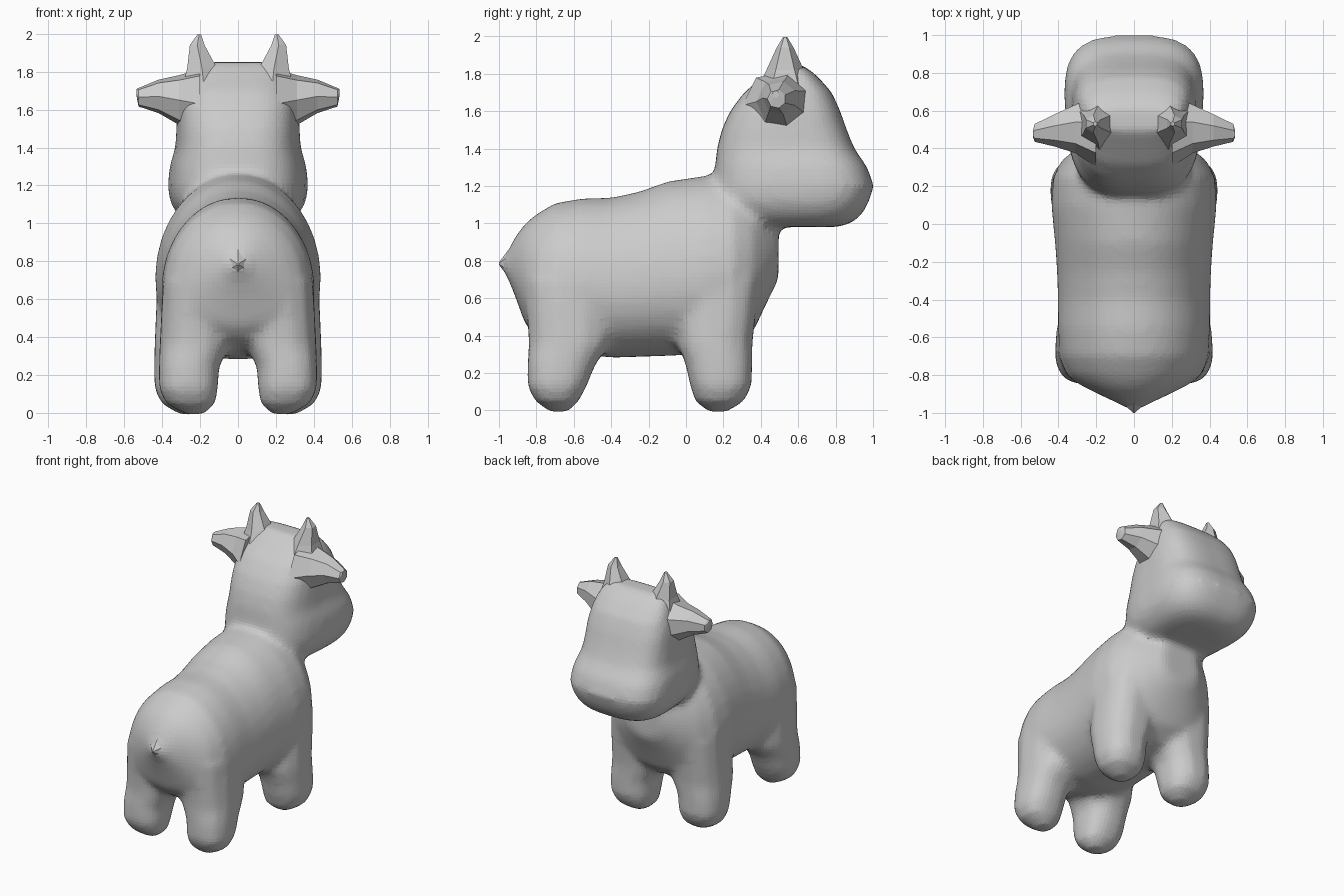
import bpy, bmesh, math


def loft(bm, axis, sections, sides=24, n=2.2, taper=0.0, flip=1):
    """Closed tube of superellipse rings; section = (position, centre a, centre b, radius a, radius b)."""
    rings = []
    for t, ca, cb, ra, rb in sections:
        ring = []
        for i in range(sides):
            ang = 2 * math.pi * (i + 0.5) / sides
            c, s = math.cos(ang), math.sin(ang)
            b = math.copysign(abs(s) ** (2 / n), s)
            a = math.copysign(abs(c) ** (2 / n), c) * (1 + taper * b)
            u, v = ca + ra * a, cb + rb * b
            x, y, z = {'x': (t, u, v), 'y': (u, t, v), 'z': (u, v, t)}[axis]
            ring.append(bm.verts.new((x * flip, y, z)))
        rings.append(ring)
    faces = [bm.faces.new(rings[0]), bm.faces.new(rings[-1])]
    for r, q in zip(rings, rings[1:]):
        for i in range(sides):
            j = (i + 1) % sides
            faces.append(bm.faces.new((r[i], r[j], q[j], q[i])))
    bmesh.ops.recalc_face_normals(bm, faces=faces)


def finish(bm, name):
    mesh = bpy.data.meshes.new(name)
    bm.to_mesh(mesh)
    bm.free()
    ob = bpy.data.objects.new(name, mesh)
    bpy.context.collection.objects.link(ob)
    return ob


bm = bmesh.new()

# Torso, from rump to chest: y, bottom, top, half width
torso = [(-.985, .75, .81, .035), (-.95, .70, .86, .085), (-.91, .60, .935, .17),
         (-.86, .46, 1.0, .27), (-.80, .39, 1.05, .34), (-.70, .34, 1.11, .385),
         (-.55, .30, 1.135, .40), (-.40, .28, 1.138, .40), (-.25, .285, 1.17, .405),
         (-.10, .29, 1.225, .415), (.10, .30, 1.255, .435), (.25, .33, 1.25, .425),
         (.36, .42, 1.2, .355), (.43, .57, 1.1, .26), (.495, .70, 1.02, .15)]
loft(bm, 'y', [(y, 0, (lo + hi) / 2, w, (hi - lo) / 2) for y, lo, hi, w in torso], 32, 2.15, -.12)

# Neck and head, horizontal slices: z, back, front, half width
head = [(.98, .30, .82, .19), (1.01, .22, .90, .275), (1.06, .18, .95, .325),
        (1.12, .15, .98, .355), (1.2, .145, 1.005, .365), (1.3, .155, .97, .355),
        (1.4, .165, .90, .325), (1.5, .19, .86, .32), (1.6, .235, .825, .315),
        (1.7, .31, .78, .295), (1.79, .42, .70, .265), (1.85, .49, .62, .22)]
loft(bm, 'z', [(z, 0, (a + b) / 2, w, (b - a) / 2) for z, a, b, w in head], 32, 3.1, .09)

# Legs
front_leg = [(-.01, .26, .17, .05, .05), (.05, .268, .18, .14, .135), (.13, .28, .187, .166, .168),
             (.25, .275, .175, .172, .183), (.36, .245, .155, .20, .205), (.7, .24, .18, .19, .22)]
rear_leg = [(-.01, .23, -.68, .05, .05), (.05, .25, -.69, .135, .12), (.13, .262, -.69, .16, .163),
            (.25, .258, -.665, .163, .187), (.36, .225, -.62, .193, .225), (.7, .21, -.62, .19, .25)]
for side in (1, -1):
    loft(bm, 'z', front_leg, 12, 2.4, flip=side)
    loft(bm, 'z', rear_leg, 12, 2.4, flip=side)

# Fuse into one soft skin
body = finish(bm, "body")
rm = body.modifiers.new("fuse", 'REMESH')
rm.mode = 'VOXEL'
rm.voxel_size = 0.025
sm = body.modifiers.new("soften", 'SMOOTH')
sm.factor = 0.5
sm.iterations = 12


# Faceted ears, horns and tail tip
def facet_part(name, axis, sections, sides, mirrored=True):
    b = bmesh.new()
    loft(b, axis, sections, sides, 2)
    ob = finish(b, name)
    if mirrored:
        ob.modifiers.new("mirror", 'MIRROR')


facet_part("ears", 'x', [(.20, .50, 1.63, .20, .19), (.31, .51, 1.65, .135, .135),
                         (.42, .50, 1.67, .09, .09), (.525, .485, 1.665, .05, .05),
                         (.535, .48, 1.69, .02, .02)], 7)
facet_part("horns", 'z', [(1.72, .18, .53, .13, .15), (1.82, .19, .53, .09, .10),
                          (1.94, .215, .53, .045, .045), (1.995, .205, .53, .012, .012)], 6)
facet_part("tail", 'y', [(-.86, 0, .77, .17, .19), (-.93, 0, .785, .09, .10),
                         (-1.0, 0, .785, .006, .006)], 6, False)
